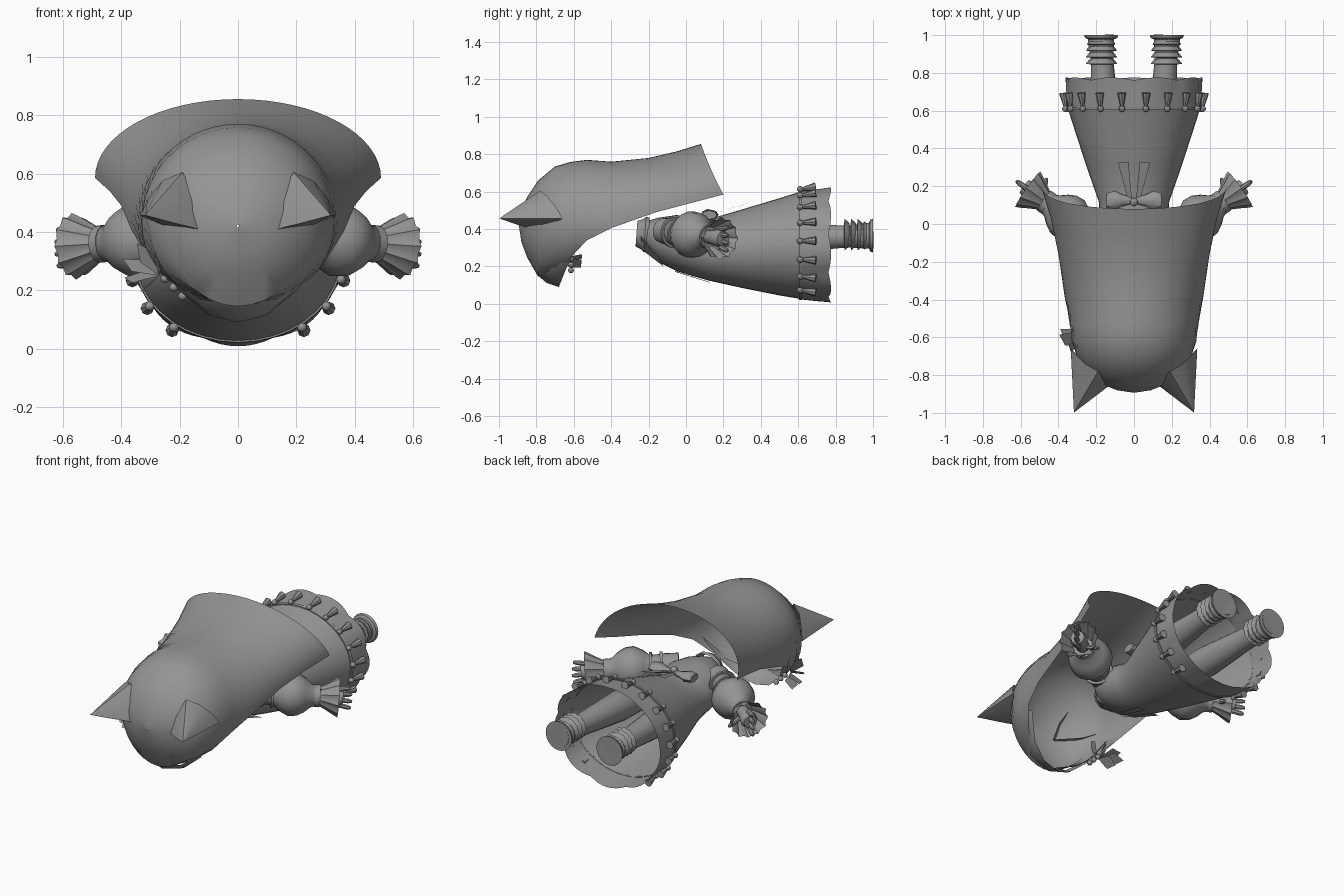
import bpy, math
from math import sin, cos, pi, radians
from mathutils import Vector

if "Cube" in bpy.data.objects:
    bpy.data.objects.remove(bpy.data.objects["Cube"])

GREY = (0.3, 0.3, 0.3, 1)
mat = bpy.data.materials.new("plain grey")
mat.use_nodes = True
mat.diffuse_color = GREY
mat.node_tree.nodes["Principled BSDF"].inputs["Base Color"].default_value = GREY


def make(name, verts, faces):
    me = bpy.data.meshes.new(name)
    me.from_pydata([tuple(v) for v in verts], [], faces)
    me.materials.append(mat)
    ob = bpy.data.objects.new(name, me)
    bpy.context.collection.objects.link(ob)
    bpy.ops.object.select_all(action='DESELECT')
    ob.select_set(True)
    bpy.context.view_layer.objects.active = ob
    bpy.ops.object.shade_smooth_by_angle(angle=radians(40))
    return ob


def loft(name, rings, closed=True, caps=(False, False)):
    n = len(rings[0])
    verts = [p for r in rings for p in r]
    faces = []
    for i in range(len(rings) - 1):
        for j in range(n if closed else n - 1):
            k = (j + 1) % n
            faces.append((i*n + j, i*n + k, (i+1)*n + k, (i+1)*n + j))
    if caps[0]:
        faces.append(tuple(reversed(range(n))))
    if caps[1]:
        faces.append(tuple(range((len(rings)-1)*n, len(rings)*n)))
    return make(name, verts, faces)


def turned(name, start, end, profile, n=16, flute=0, caps=(True, True)):
    """Turn (distance, radius) pairs around the line from start to end."""
    start, axis = Vector(start), (Vector(end) - Vector(start)).normalized()
    side = axis.cross(Vector((0, 0, 1)))
    side = side.normalized() if side.length > 0.01 else Vector((1, 0, 0))
    up = side.cross(axis)
    rings = []
    for d, r in profile:
        ring = []
        for j in range(n):
            a = 2*pi*j/n
            rr = r*(1 + flute*cos(j*pi))
            ring.append(start + axis*d + side*rr*cos(a) + up*rr*sin(a))
        rings.append(ring)
    return loft(name, rings, True, caps)


def ball(name, c, r):
    c = Vector(c)
    prof = [(r - r*cos(pi*i/6), max(r*sin(pi*i/6), 0.0005)) for i in range(7)]
    return turned(name, c - Vector((0, r, 0)), c, prof, 8)


def lerp_rows(rows, y):
    for a, b in zip(rows, rows[1:]):
        if a[0] <= y <= b[0]:
            t = (y - a[0])/(b[0] - a[0])
            return [p + (q - p)*t for p, q in zip(a, b)]
    return rows[-1]


# Hood shell: y, half width, widest z, top z, bottom z, sweep angle, edge shift
hood = [(-.893, .004, .42, .425, .415, 180, 0), (-.88, .09, .42, .50, .33, 180, 0),
        (-.85, .165, .42, .57, .25, 180, 0), (-.79, .245, .43, .66, .145, 180, 0),
        (-.70, .305, .43, .735, .14, 152, 0), (-.62, .33, .43, .758, .14, 130, 0),
        (-.53, .342, .43, .77, .14, 108, 0), (-.40, .365, .415, .76, .14, 92, 0),
        (-.20, .40, .49, .78, .2, 90, .04), (-.05, .44, .54, .815, .2, 90, .08),
        (.08, .49, .585, .855, .2, 90, .12)]
rings = []
for y, w, zc, zt, zb, sweep, shift in hood:
    ring = []
    for j in range(33):
        s = j/16 - 1
        a = radians(sweep)*s
        h = zt - zc if cos(a) > 0 else zc - zb
        ring.append((w*sin(a), y + shift*s*s, zc + h*cos(a)))
    rings.append(ring)
loft("hood", rings, closed=False)

# Fringe layer below the face opening
rim = [(0, -.79, .15), (.13, -.75, .17), (.22, -.67, .23), (.3, -.58, .35)]
hem = [(0, -.68, .09), (.1, -.67, .115), (.19, -.64, .19), (.27, -.57, .33)]
def both(row):
    return [(-x, y, z) for x, y, z in row[:0:-1]] + row
mid = [((a[0]+b[0])/2, (a[1]+b[1])/2 - .01, (a[2]+b[2])/2 - .008) for a, b in zip(rim, hem)]
loft("fringe", [both(rim), both(mid), both(hem)], closed=False)

# Ears
base = [(.11, -.84, .40), (.14, -.82, .51), (.19, -.78, .605), (.26, -.74, .575),
        (.31, -.69, .51), (.335, -.66, .455), (.25, -.74, .42)]
tip = Vector((.318, -.998, .457))
for s, side in ((1, "left"), (-1, "right")):
    rings = []
    for t, bulge in ((0, 1), (.3, 1.12), (.6, 1.2), (.85, 1.2), (1, 1)):
        ring = []
        for p in base:
            q = tip + (Vector(p) - tip)*(1 - t)*bulge
            ring.append((s*min(q.x, .34), q.y, max(q.z, .40 + .05*t)))
        rings.append(ring)
    loft(side + "_ear", rings, True)

# Hair ornament: fan of leaves with beads
for i in range(5):
    a = radians(-60 + 38*i)
    c = Vector((-.27, -.64, .25))
    out = Vector((-.13*cos(a), .07*cos(a) - .05*sin(a), .10*sin(a) + .03))
    wide = Vector((.02, .035, .02))
    make("ornament_leaf", [c, c + out*.6 + wide, c + out, c + out*.6 - wide], [(0, 1, 2, 3)])
for i in range(3):
    ball("ornament_bead", (-.25 + .03*i, -.615, .24 - .03*i), .016)

# Torso and skirt: y, half width, top z, bottom z
body = [(-.235, .075, .43, .32), (-.2, .10, .445, .275), (-.15, .165, .46, .225),
        (-.05, .19, .475, .175), (.05, .18, .455, .145), (.12, .187, .452, .125),
        (.3, .25, .505, .085), (.5, .315, .565, .045), (.61, .35, .60, .027)]
def oval(y, w, zt, zb, n=36, grow=1.0):
    return [(w*grow*sin(2*pi*j/n), y, (zt+zb)/2 + grow*(zt-zb)/2*cos(2*pi*j/n)) for j in range(n)]
loft("dress", [oval(*r) for r in body])

# Pleated hem and trim band
rings = []
for y, w, zt, zb, f in ((.605, .352, .602, .025, 0), (.69, .36, .615, .015, .02), (.77, .365, .63, .008, .035)):
    ring = []
    for j, (x, yy, z) in enumerate(oval(y, w, zt, zb, 72)):
        wave = abs(sin(4.5*2*pi*j/72))
        k = 1 - f*(1 - wave)
        zc = (zt + zb)/2
        ring.append((x*k, yy + f*.4*(wave - .6), zc + (z - zc)*k))
    rings.append(ring)
loft("skirt_hem", rings)
loft("trim_band", [oval(.603, .35, .6, .027, 36, g) for g in (1.0, 1.02)]
     + [oval(.62, .353, .603, .025, 36, g) for g in (1.02, 1.0)])

# Tassels on the trim
for s in (1, -1):
    for i in range(8):
        a = radians(10 + 19*i)
        x, z = s*.365*sin(a), .315 + .303*cos(a)
        ball("tassel_bead", (x, .61, z), .017)
        turned("tassel", (x, .62, z), (x*1.03, .70, z + .015*cos(a)),
               [(0, .009), (.05, .018), (.075, .023)], 8)

# Neck collar
turned("collar", (0, -.2, .37), (0, -.27, .375), [(0, .095), (.02, .10), (.035, .085), (.065, .072)], 10, 0, (False, False))
for s in (1, -1):
    make("collar_flap", [(s*.02, -.25, .30), (s*.10, -.24, .36), (s*.13, -.15, .255), (s*.04, -.12, .20)], [(0, 1, 2, 3)])
    make("front_ribbon", [(s*.01, -.06, .172), (s*.05, -.06, .176), (s*.075, .13, .115), (s*.025, .13, .113)], [(0, 1, 2, 3)])

for s, side in ((1, "left"), (-1, "right")):
    # Arm: shoulder, band, puffed sleeve and cuff
    a0, a1 = Vector((s*.13, -.12, .39)), Vector((s*.62, .225, .345))
    turned(side + "_sleeve", a0, a1,
           [(0, .07), (.08, .072), (.13, .068), (.17, .075), (.20, .10), (.25, .125),
            (.30, .12), (.34, .098), (.375, .068), (.40, .06)], 18)
    for d in (.09, .15):
        turned(side + "_arm_band", a0 + (a1-a0).normalized()*d, a1,
               [(0, .068), (0, .084), (.015, .084), (.015, .068)], 18)
    w = a0 + (a1 - a0).normalized()*.395
    turned(side + "_wrist_band", w, a1, [(0, .055), (0, .064), (.03, .064), (.03, .055)], 16)
    turned(side + "_cuff", w + (a1-w)*.15, a1, [(0, .055), (.04, .075), (.085, .10), (.105, .108)], 24, .06, (False, False))
    # Hand with fingers
    turned(side + "_palm", w, a1, [(0, .035), (.08, .04), (.13, .05), (.16, .04)], 10)
    d = (a1 - w).normalized()
    for i in range(4):
        off = Vector((0, 0, .032*(i - 1.5)))
        p = w + d*.13 + off
        turned(side + "_finger", p, p + d + off*4,
               [(0, .015), (.06, .014), (.085 - .006*abs(i - 1.5), .007)], 8)
    p = w + d*.07 + Vector((-s*.025, .02, -.02))
    turned(side + "_thumb", p, p + Vector((-s*.02, .07, -.03)), [(0, .015), (.07, .013), (.085, .006)], 8)

    # Leg and ankle frills
    turned(side + "_leg", (s*.14, .25, .34), (s*.175, 1, .365),
           [(0, .08), (.2, .088), (.38, .075), (.5, .066), (.57, .062), (.63, .06), (.70, .068), (.75, .07)], 18)
    for y in (.845, .88, .915):
        turned(side + "_frill", (s*.172, y, .37), (s*.172, 1, .37),
               [(0, .055), (.003, .08), (.022, .066), (.03, .055)], 24, .04)
    turned(side + "_ankle", (s*.174, .94, .365), (s*.174, 1, .365),
           [(0, .055), (.012, .075), (.035, .062), (.045, .085), (.06, .09)], 20)

    # Back bow loop and tail
    loft(side + "_bow_loop", [[(s*x, .125 + h*cos(t*pi/4), .475 + .6*h*sin(t*pi/4)) for t in range(8)]
                              for x, h in ((.01, .018), (.06, .03), (.10, .05), (.145, .04))], True, (True, True))
    make(side + "_bow_tail", [(s*.01, .12, .475), (s*.03, .12, .475), (s*.085, .325, .535), (s*.03, .33, .537)], [(0, 1, 2, 3)])
ball("bow_knot", (0, .115, .485), .022)
